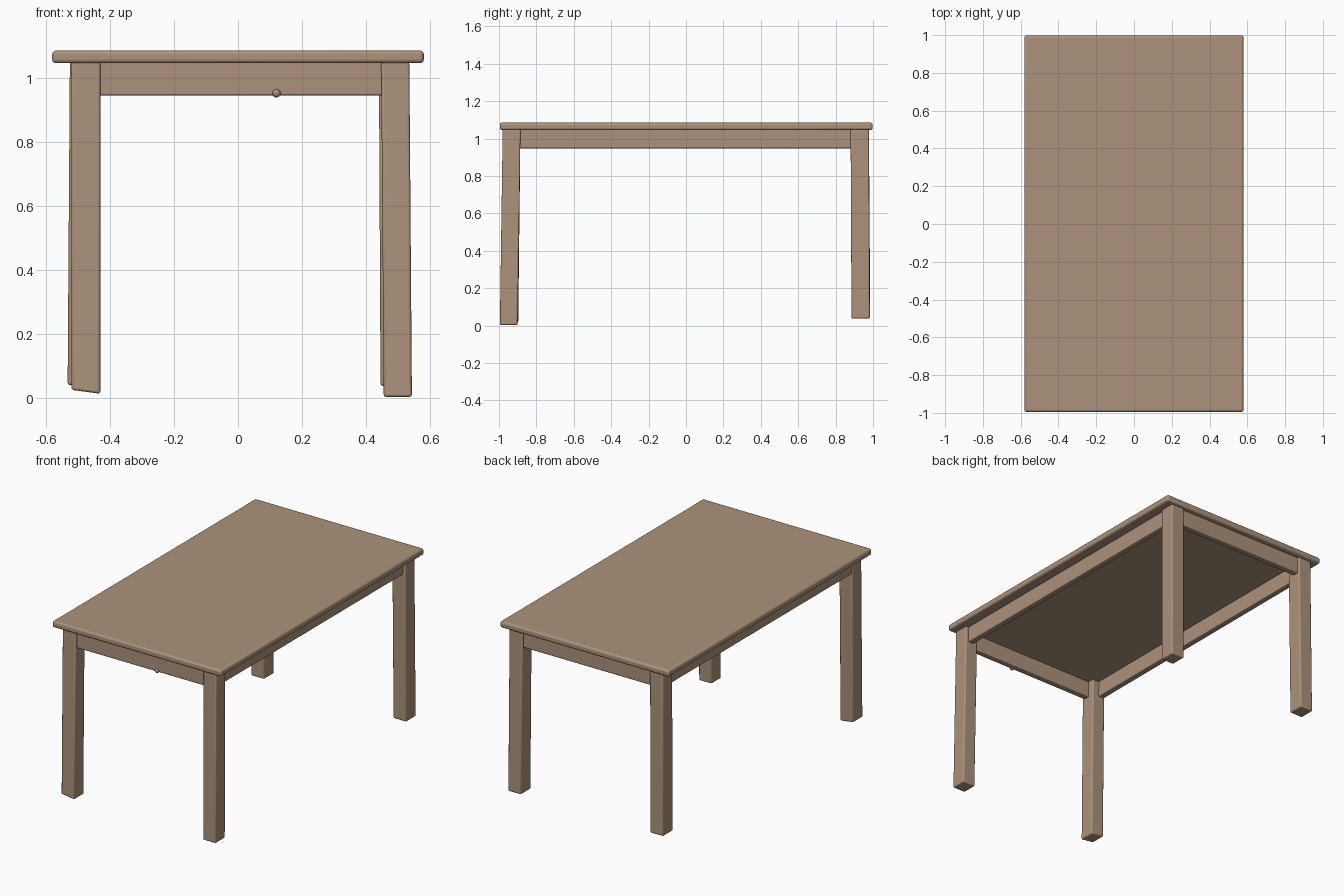
import bpy
import bmesh
from math import radians
from mathutils import Vector

cube = bpy.data.objects.get("Cube")
if cube:
    bpy.data.objects.remove(cube, do_unlink=True)

# Single wood colour
wood = bpy.data.materials.new("light_brown_wood")
wood.use_nodes = True
colour = (0.41, 0.29, 0.195, 1)
wood.diffuse_color = colour
wood.node_tree.nodes["Principled BSDF"].inputs["Base Color"].default_value = colour


def finish(obj, bevel):
    obj.data.materials.append(wood)
    if bevel:
        mod = obj.modifiers.new("soft_edges", "BEVEL")
        mod.width = bevel
        mod.segments = 3
        mod.limit_method = "ANGLE"
    bpy.ops.object.select_all(action="DESELECT")
    obj.select_set(True)
    bpy.context.view_layer.objects.active = obj
    bpy.ops.object.shade_smooth_by_angle(angle=radians(35))


def beam(name, low, high, bevel, foot_shift=(0, 0), foot_slant=0):
    """Box between two corners; its lower end may shift sideways or slant."""
    bm = bmesh.new()
    bmesh.ops.create_cube(bm, size=1)
    low, high = Vector(low), Vector(high)
    for v in bm.verts:
        right, bottom = v.co.x > 0, v.co.z < 0
        v.co = Vector(h if c > 0 else l for c, l, h in zip(v.co, low, high))
        if bottom:
            v.co += Vector((*foot_shift, foot_slant if right else 0))
    mesh = bpy.data.meshes.new(name)
    bm.to_mesh(mesh)
    bm.free()
    obj = bpy.data.objects.new(name, mesh)
    bpy.context.collection.objects.link(obj)
    finish(obj, bevel)


# Table top
beam("table_top", (-0.58, -0.995, 1.045), (0.58, 0.998, 1.085), 0.012)

# Legs, slightly uneven in length and lean
beam("front_right_leg", (-0.52, -0.98, 0.025), (-0.43, -0.885, 1.05), 0.008,
     (0, -0.012), -0.012)
beam("front_left_leg", (0.447, -0.98, 0.003), (0.535, -0.885, 1.05), 0.008,
     (0.008, -0.015))
beam("back_right_leg", (-0.525, 0.88, 0.04), (-0.435, 0.978, 1.05), 0.008,
     (-0.007, 0.007))
beam("back_left_leg", (0.44, 0.88, 0.037), (0.53, 0.978, 1.05), 0.008,
     (0.005, 0.005))

# Aprons between the legs
for side, word in ((-1, "right"), (1, "left")):
    inner, outer = sorted((side * 0.475, side * 0.515))
    beam(word + "_apron", (inner, -0.92, 0.948), (outer, 0.92, 1.05), 0.005)
for side, word in ((-1, "front"), (1, "back")):
    inner, outer = sorted((side * 0.925, side * 0.965))
    beam(word + "_apron", (-0.48, inner, 0.945), (0.48, outer, 1.05), 0.005)

# Small knot on the lower edge of the front apron
bpy.ops.mesh.primitive_uv_sphere_add(segments=12, ring_count=8, radius=0.013,
                                     location=(0.12, -0.965, 0.951))
knot = bpy.context.object
knot.name = "apron_knot"
finish(knot, 0)
